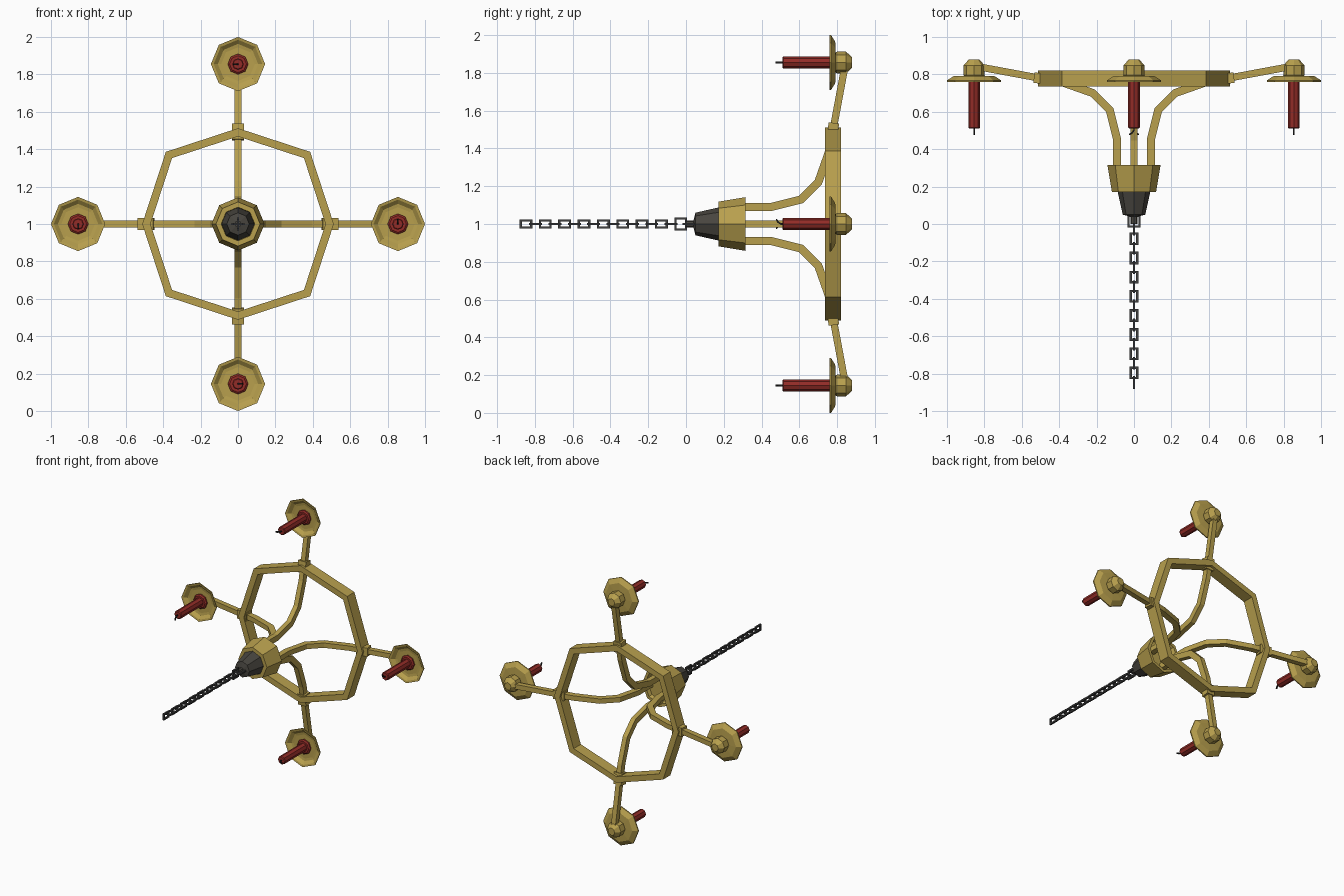
import bpy, bmesh, math
from mathutils import Matrix, Vector

cube = bpy.data.objects.get("Cube")
if cube:
    bpy.data.objects.remove(cube, do_unlink=True)


def material(name, rgb):
    m = bpy.data.materials.new(name)
    m.use_nodes = True
    m.diffuse_color = (*rgb, 1)
    m.node_tree.nodes["Principled BSDF"].inputs["Base Color"].default_value = (*rgb, 1)
    return m


GOLD = material("brass", (0.48, 0.35, 0.075))
RED = material("red wax", (0.29, 0.025, 0.02))
IRON = material("dark iron", (0.065, 0.06, 0.05))
CHAIN = material("chain grey", (0.05, 0.05, 0.05))
BLACK = material("wick black", (0.015, 0.015, 0.015))

CENTRE = Matrix.Translation((0, 0, 1))


def finish(bm, name, mat, matrix):
    bmesh.ops.recalc_face_normals(bm, faces=bm.faces)
    bm.transform(matrix)
    mesh = bpy.data.meshes.new(name)
    bm.to_mesh(mesh)
    bm.free()
    mesh.materials.append(mat)
    obj = bpy.data.objects.new(name, mesh)
    bpy.context.collection.objects.link(obj)
    return obj


def lathe(name, profile, mat, matrix=CENTRE, x=0, sides=8):
    """Closed faceted solid around the y axis from (radius, y) pairs."""
    bm = bmesh.new()
    rings = []
    for r, y in profile:
        angles = [math.tau * i / sides for i in range(sides)]
        rings.append([bm.verts.new((x + r * math.cos(a), y, r * math.sin(a))) for a in angles])
    for a, b in zip(rings, rings[1:]):
        for i in range(sides):
            j = (i + 1) % sides
            bm.faces.new((a[i], a[j], b[j], b[i]))
    bm.faces.new(rings[0])
    bm.faces.new(rings[-1])
    return finish(bm, name, mat, matrix)


def bar(name, path, thick, width, place, mat, matrix=CENTRE, closed=False):
    """Mitred rectangular bar along a flat path; place maps (a, b, across) to x, y, z."""
    bm = bmesh.new()
    pts = [Vector(p) for p in path]
    n = len(pts)
    rings = []
    for i, p in enumerate(pts):
        before = p - pts[i - 1] if closed or i > 0 else pts[1] - p
        after = pts[(i + 1) % n] - p if closed or i < n - 1 else before
        d0, d1 = before.normalized(), after.normalized()
        tangent = (d0 + d1).normalized()
        side = Vector((-tangent.y, tangent.x)) * (thick / 2 / max(tangent.dot(d0), 0.3))
        corners = ((1, 1), (1, -1), (-1, -1), (-1, 1))
        rings.append([bm.verts.new(place(*(p + side * s), w * width / 2)) for s, w in corners])
    for i in range(n if closed else n - 1):
        a, b = rings[i], rings[(i + 1) % n]
        for k in range(4):
            j = (k + 1) % 4
            bm.faces.new((a[k], a[j], b[j], b[k]))
    if not closed:
        bm.faces.new(rings[0])
        bm.faces.new(rings[-1])
    return finish(bm, name, mat, matrix)


def in_xy(a, b, w):
    return (a, b, w)


def in_xz(a, b, w):
    return (a, w, b)


# Hub, iron cap and neck
lathe("hub_cup", [(0.088, 0.185), (0.09, 0.172), (0.118, 0.172), (0.142, 0.315), (0.12, 0.315), (0.11, 0.29)], GOLD)
lathe("hub_cap", [(0.02, 0.04), (0.06, 0.05), (0.088, 0.175), (0.088, 0.2)], IRON)
lathe("cap_neck", [(0.018, 0.0), (0.018, 0.06)], IRON)

# Octagonal hoop
hoop = []
for i in range(8):
    r = 0.49 if i % 2 == 0 else 0.522
    hoop.append((r * math.cos(i * math.pi / 4), r * math.sin(i * math.pi / 4)))
bar("hoop", hoop, 0.042, 0.085, in_xz, GOLD, CENTRE @ Matrix.Translation((0, 0.778, 0)), closed=True)

# Four arms, each with its dish, candle and wick
ARM = [(0.09, 0.27), (0.09, 0.45), (0.13, 0.61), (0.22, 0.7), (0.39, 0.76), (0.49, 0.78)]
CUP = 0.855
for k, side in enumerate(("left", "top", "right", "bottom")):
    turn = CENTRE @ Matrix.Rotation(-k * math.pi / 2, 4, 'Y')
    bar(f"inner_arm_{side}", ARM, 0.043, 0.036, in_xy, GOLD, turn)
    bar(f"arm_collar_{side}", [(0.45, 0.772), (0.535, 0.783)], 0.056, 0.064, in_xy, GOLD, turn)
    bar(f"outer_arm_{side}", [(0.5, 0.779), (CUP, 0.845)], 0.038, 0.036, in_xy, GOLD, turn)
    lathe(f"candle_dish_{side}",
          [(0.09, 0.785), (0.108, 0.782), (0.13, 0.763), (0.145, 0.76), (0.145, 0.768),
           (0.11, 0.79), (0.05, 0.793)], GOLD, turn, CUP)
    lathe(f"dish_nut_{side}", [(0.05, 0.785), (0.057, 0.8), (0.057, 0.847), (0.028, 0.88)], GOLD, turn, CUP)
    lathe(f"wax_pool_{side}", [(0.045, 0.768), (0.055, 0.775), (0.055, 0.79)], RED, turn, CUP)
    lathe(f"candle_{side}", [(0.026, 0.51), (0.031, 0.515), (0.031, 0.785)], RED, turn, CUP)
    bar(f"wick_{side}", [(0.53, 0), (0.502, 0), (0.487, 0.01), (0.478, 0.026)], 0.008, 0.008,
        lambda a, b, w: (CUP + w, a, b), BLACK, turn)


# Hanging chain: square links turned a quarter each time
def link(name, y, half_length, half_width, upright):
    frame = [(half_width, half_length), (-half_width, half_length),
             (-half_width, -half_length), (half_width, -half_length)]
    spin = Matrix.Rotation(math.pi / 2 if upright else 0, 4, 'Y')
    bar(name, frame, 0.012, 0.012, in_xy, CHAIN,
        CENTRE @ Matrix.Translation((0, y, 0)) @ spin, closed=True)


link("chain_eye", 0.015, 0.028, 0.029, False)
link("chain_link_0", -0.028, 0.028, 0.029, True)
for i in range(1, 17):
    link(f"chain_link_{i}", -0.028 - i * 0.0512, 0.028, 0.018, i % 2 == 0)
